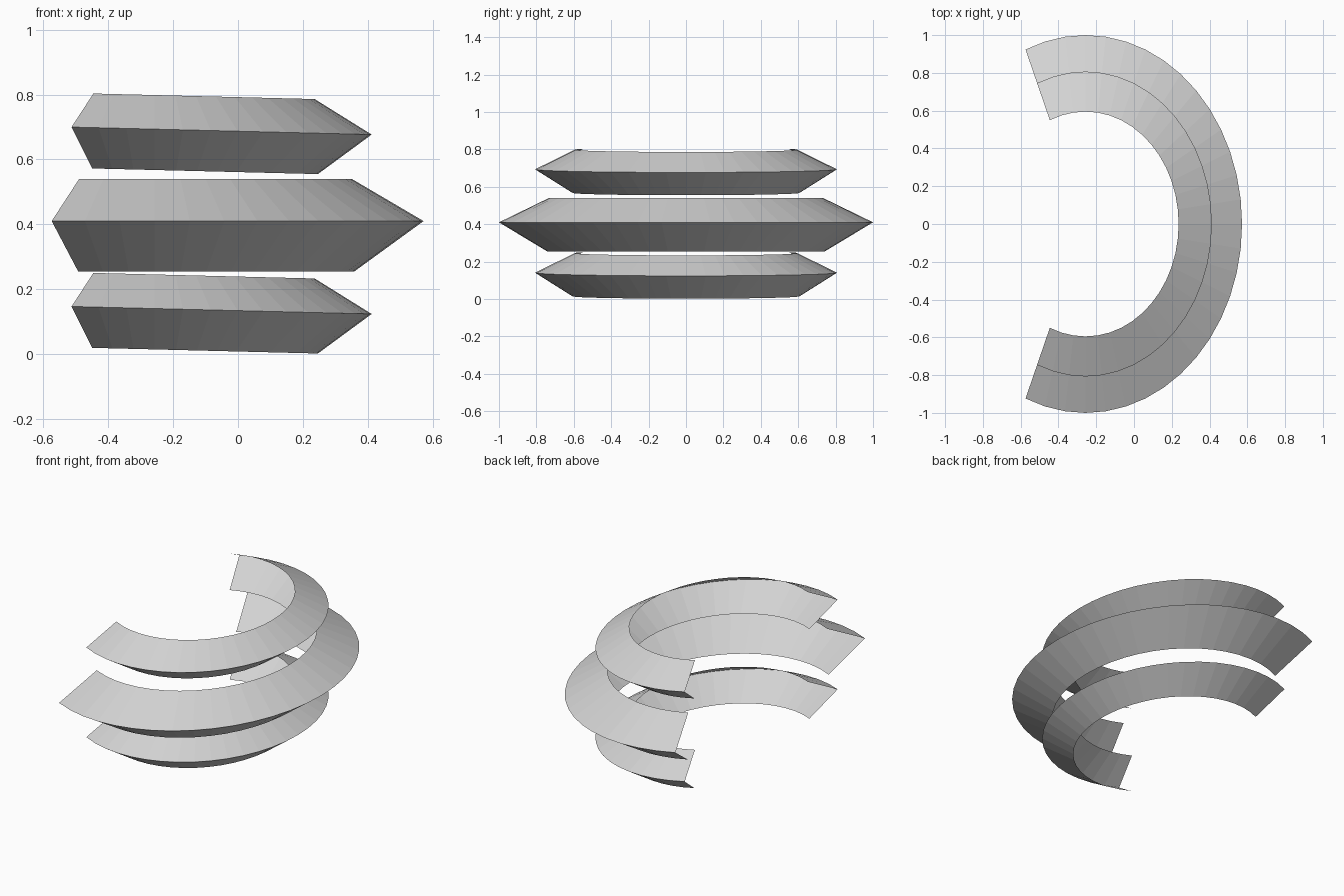
import bpy
import bmesh
from math import sin, cos, radians

cube = bpy.data.objects.get("Cube")
if cube:
    bpy.data.objects.remove(cube)

# Single pale grey material
grey = bpy.data.materials.new("pale grey")
grey.use_nodes = True
color = (0.65, 0.65, 0.65, 1)
grey.diffuse_color = color
grey.node_tree.nodes["Principled BSDF"].inputs["Base Color"].default_value = color

CENTER_X = -0.257
SQUASH = 0.829      # x radius relative to y radius
SWEEP = 112.5       # half of the arc, in degrees
SEGMENTS = 30


def arc_band(name, profile, slope=0.0):
    """Sweep an open V profile of (radius, height) along a squashed arc."""
    bm = bmesh.new()
    rows = []
    for i in range(SEGMENTS + 1):
        a = radians(-SWEEP + 2 * SWEEP * i / SEGMENTS)
        row = []
        for r, z in profile:
            x = CENTER_X + SQUASH * r * cos(a)
            row.append(bm.verts.new((x, r * sin(a), z + slope * x)))
        rows.append(row)
    for a, b in zip(rows, rows[1:]):
        for j in range(len(profile) - 1):
            bm.faces.new((a[j], b[j], b[j + 1], a[j + 1]))
    mesh = bpy.data.meshes.new(name)
    bm.to_mesh(mesh)
    bm.free()
    mesh.materials.append(grey)
    obj = bpy.data.objects.new(name, mesh)
    bpy.context.collection.objects.link(obj)
    return obj


# Wide level band in the middle
arc_band("middle_band", [(0.743, 0.255), (1.0, 0.41), (0.733, 0.54)])

# Two smaller, slightly tilted bands above and below it
for name, base in (("lower_band", 0.0), ("upper_band", 0.553)):
    arc_band(name, [(0.607, base + 0.008), (0.807, base + 0.134),
                    (0.595, base + 0.239)], slope=-0.025)
